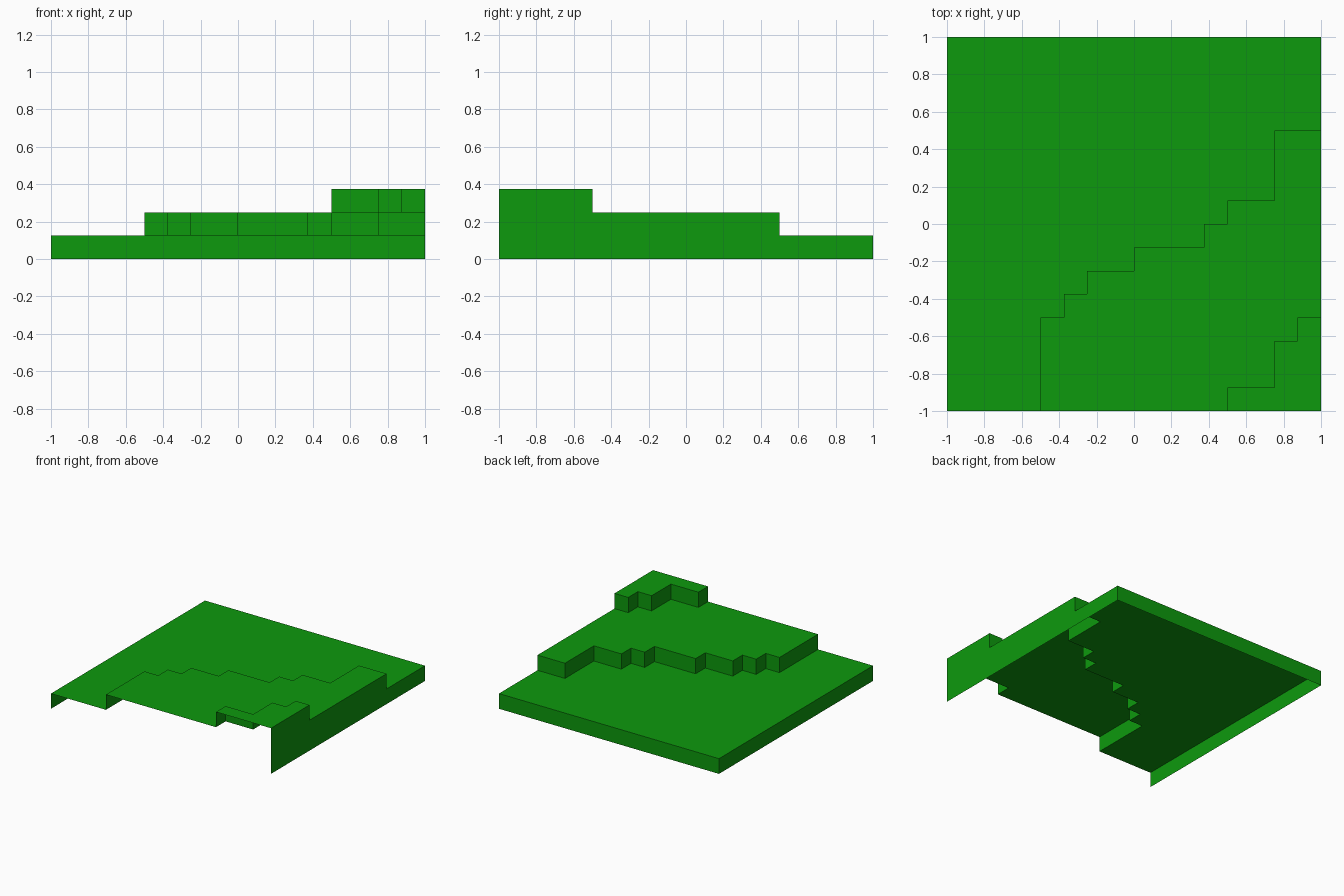
import bpy, bmesh

if "Cube" in bpy.data.objects:
    bpy.data.objects.remove(bpy.data.objects["Cube"])

STEP = 0.125

green = bpy.data.materials.new("grass_green")
green.diffuse_color = (0.004, 0.32, 0.004, 1)
green.use_nodes = True
green.node_tree.nodes["Principled BSDF"].inputs["Base Color"].default_value = green.diffuse_color


def build(name, polygons):
    """Make one object from flat polygons."""
    bm = bmesh.new()
    for poly in polygons:
        bm.faces.new([bm.verts.new(p) for p in poly])
    bmesh.ops.remove_doubles(bm, verts=bm.verts, dist=1e-5)
    mesh = bpy.data.meshes.new(name)
    bm.to_mesh(mesh)
    bm.free()
    mesh.materials.append(green)
    obj = bpy.data.objects.new(name, mesh)
    bpy.context.collection.objects.link(obj)


def stairs(x, moves):
    """Path from the front edge, alternating moves in y and x (in grid cells)."""
    p = [x, -1.0]
    path = [tuple(p)]
    for i, cells in enumerate(moves):
        p[(i + 1) % 2] += cells * STEP
        path.append(tuple(p))
    return path


# Back-left edge of each terrace, running from the front to the right side
edges = [
    stairs(-1, [16, 16]),
    stairs(-0.5, [4, 1, 1, 1, 1, 2, 1, 3, 1, 1, 1, 2, 3, 2]),
    stairs(0.5, [1, 2, 2, 1, 1, 1]),
    [(1, -1)],
]

# Terraces: a flat top bounded by the next edge, plus risers along its own edge
names = ["lower_terrace", "middle_terrace", "upper_terrace"]
for i, name in enumerate(names):
    edge, inner = edges[i], edges[i + 1]
    z0, z1 = i * STEP, (i + 1) * STEP
    outline = inner + edge[::-1]
    polys = [[(x, y, z1) for x, y in outline]]
    for a, b in zip(edge, edge[1:]):
        polys.append([(*a, z0), (*b, z0), (*b, z1), (*a, z1)][::-1])
    build(name, polys)

# Stepped wall closing the right side (front and underside stay open)
profile = [(-1, 0), (1, 0), (1, STEP), (0.5, STEP), (0.5, 2 * STEP),
           (-0.5, 2 * STEP), (-0.5, 3 * STEP), (-1, 3 * STEP)]
build("right_wall", [[(1, y, z) for y, z in profile]])
